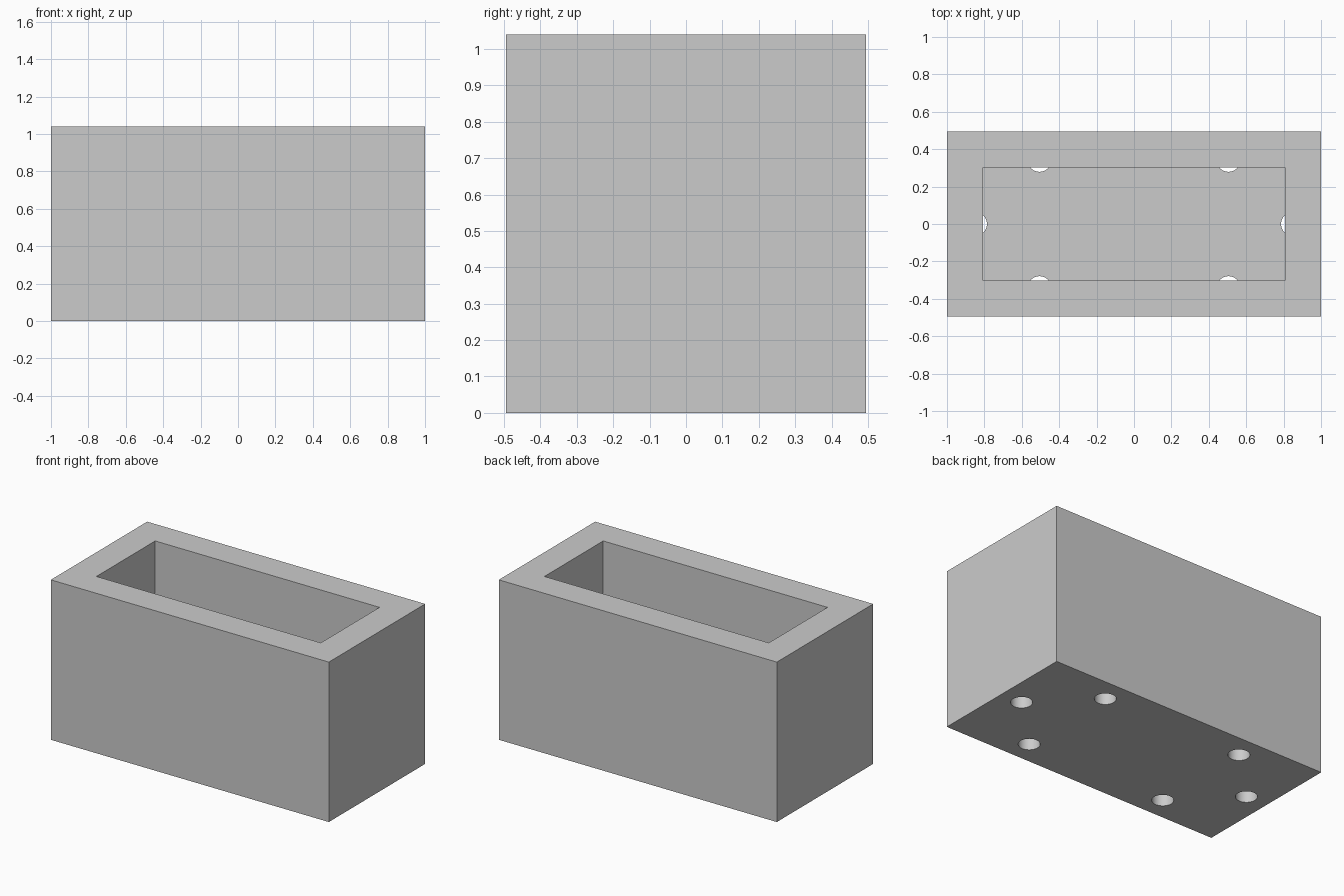
import bpy
import math

LENGTH, WIDTH, HEIGHT = 2.0, 0.99, 1.04
WALL, FLOOR = 0.193, 0.19
HOLE_RADIUS = 0.064

if "Cube" in bpy.data.objects:
    bpy.data.objects.remove(bpy.data.objects["Cube"], do_unlink=True)

concrete = bpy.data.materials.new("light_grey_concrete")
concrete.use_nodes = True
colour = (0.6, 0.6, 0.6, 1)
concrete.diffuse_color = colour
concrete.node_tree.nodes["Principled BSDF"].inputs["Base Color"].default_value = colour


def box(name, size, bottom):
    bpy.ops.mesh.primitive_cube_add(size=1, location=(0, 0, bottom + size[2] / 2))
    obj = bpy.context.object
    obj.name = name
    obj.scale = size
    bpy.ops.object.transform_apply(location=True, rotation=False, scale=True)
    obj.data.materials.append(concrete)
    return obj


def cut(target, cutter):
    # Subtract the cutter, then discard it
    mod = target.modifiers.new("cut", "BOOLEAN")
    mod.operation = "DIFFERENCE"
    mod.solver = "EXACT"
    mod.object = cutter
    cutter.hide_render = True
    bpy.ops.object.select_all(action="DESELECT")
    target.select_set(True)
    bpy.context.view_layer.objects.active = target
    bpy.ops.object.modifier_apply(modifier=mod.name)
    bpy.data.objects.remove(cutter, do_unlink=True)


# Solid trough body, hollowed from above
trough = box("planter_trough", (LENGTH, WIDTH, HEIGHT), 0)
cut(trough, box("cavity_cutter", (LENGTH - 2 * WALL, WIDTH - 2 * WALL, HEIGHT), FLOOR))

# Drainage holes: one at each end, two along each long side
holes = [(sx * 0.505, sy * 0.343) for sx in (-1, 1) for sy in (-1, 1)]
holes += [(-0.85, 0), (0.85, 0)]
for x, y in holes:
    bpy.ops.mesh.primitive_cylinder_add(
        vertices=48, radius=HOLE_RADIUS, depth=0.4,
        location=(x, y, FLOOR + 0.005 - 0.2))
    drill = bpy.context.object
    drill.name = "drain_cutter"
    drill.data.materials.append(concrete)
    cut(trough, drill)

# Round hole walls, crisp block edges
bpy.ops.object.shade_smooth_by_angle(angle=math.radians(30))
